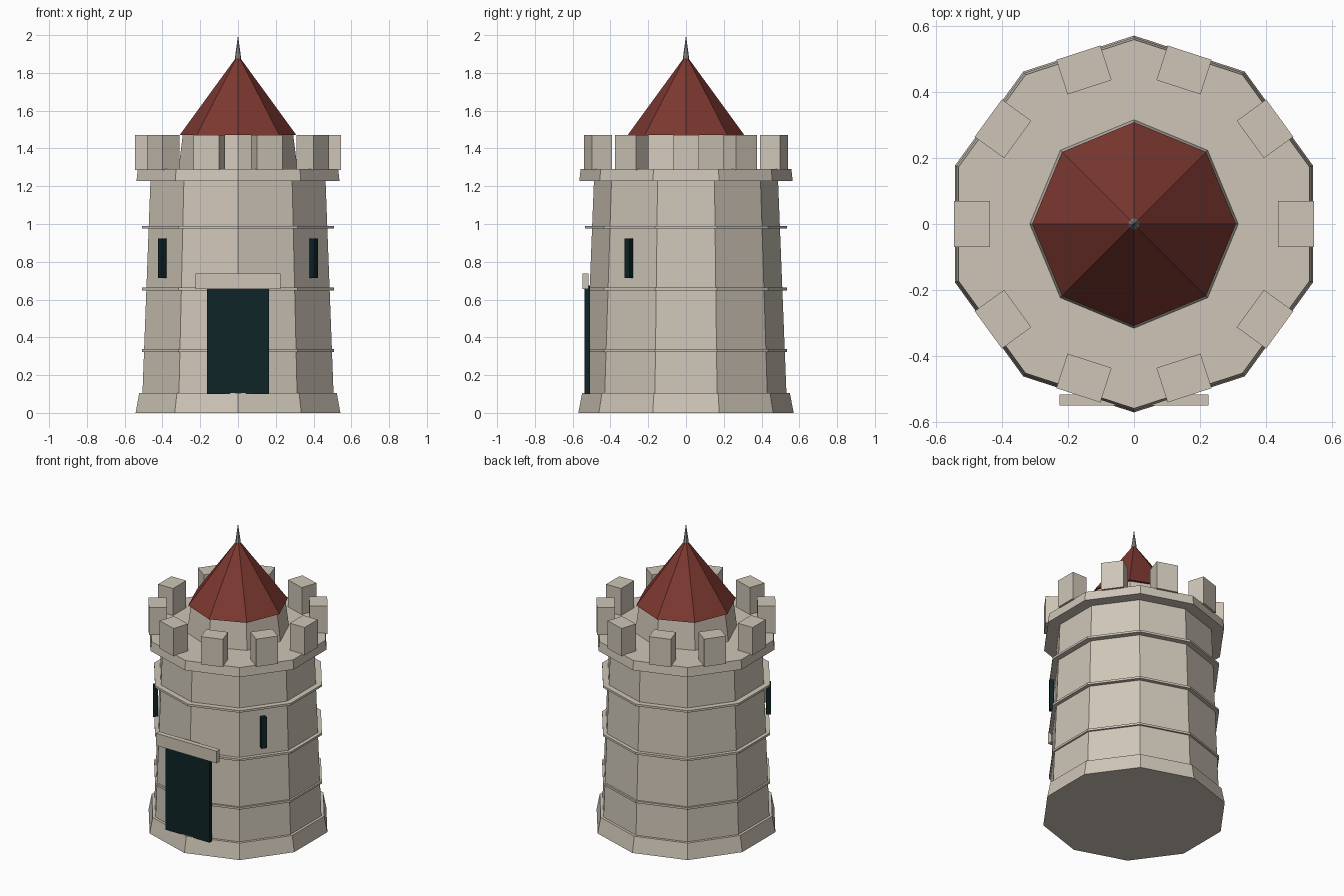
import bpy, bmesh, math
from mathutils import Matrix

if "Cube" in bpy.data.objects:
    bpy.data.objects.remove(bpy.data.objects["Cube"])


def material(name, rgb):
    m = bpy.data.materials.new(name)
    m.diffuse_color = (*rgb, 1)
    m.use_nodes = True
    m.node_tree.nodes["Principled BSDF"].inputs["Base Color"].default_value = m.diffuse_color
    return m


STONE = material("pale_stone", (0.62, 0.56, 0.475))
ROOF = material("red_tile", (0.205, 0.04, 0.03))
DARK = material("dark_teal", (0.005, 0.018, 0.02))
METAL = material("grey_metal", (0.33, 0.31, 0.29))


def finish(name, bm, mat):
    me = bpy.data.meshes.new(name)
    bmesh.ops.recalc_face_normals(bm, faces=bm.faces)
    bm.to_mesh(me)
    bm.free()
    me.materials.append(mat)
    ob = bpy.data.objects.new(name, me)
    bpy.context.collection.objects.link(ob)
    return ob


def frustum(name, sides, r0, r1, z0, z1, mat):
    """Upright prism or cone with its first corner on the +y axis."""
    bm = bmesh.new()

    def ring(r, z):
        return [bm.verts.new((r * math.sin(2 * math.pi * i / sides),
                              r * math.cos(2 * math.pi * i / sides), z))
                for i in range(sides)]

    low = ring(r0, z0)
    bm.faces.new(low)
    if r1 > 0:
        high = ring(r1, z1)
        bm.faces.new(high)
    else:
        tip = bm.verts.new((0, 0, z1))
    for i in range(sides):
        j = (i + 1) % sides
        if r1 > 0:
            bm.faces.new((low[i], low[j], high[j], high[i]))
        else:
            bm.faces.new((low[i], low[j], tip))
    return finish(name, bm, mat)


def block(name, radius, angle, depth, width, z0, z1, mat):
    """Box facing outward at an angle (degrees) around the tower."""
    bm = bmesh.new()
    bmesh.ops.create_cube(bm, size=1)
    bm.transform(Matrix.Rotation(math.radians(angle), 4, 'Z')
                 @ Matrix.Translation((radius, 0, (z0 + z1) / 2))
                 @ Matrix.Diagonal((depth, width, z1 - z0, 1)))
    return finish(name, bm, mat)


# Tower body
frustum("base_plinth", 10, 0.57, 0.55, 0, 0.105, STONE)
frustum("tower_shaft", 10, 0.532, 0.487, 0.1, 1.24, STONE)
for k, z in enumerate((0.33, 0.656, 0.982)):
    frustum(f"stone_band_{k + 1}", 10, 0.535, 0.535, z - 0.007, z + 0.007, STONE)
frustum("parapet_platform", 10, 0.565, 0.558, 1.228, 1.29, STONE)

# Battlements, one over each wall face
for k in range(10):
    block(f"merlon_{k + 1}", 0.49, 36 * k, 0.11, 0.14, 1.285, 1.472, STONE)

# Turret, roof and spire
frustum("turret", 8, 0.316, 0.292, 1.285, 1.474, STONE)
frustum("roof", 8, 0.308, 0, 1.472, 1.895, ROOF)
frustum("spire", 8, 0.017, 0, 1.875, 2.0, METAL)

# Door, lintel and arrow slits
block("door", 0.522, -90, 0.03, 0.326, 0.1, 0.675, DARK)
block("door_lintel", 0.532, -90, 0.033, 0.45, 0.655, 0.737, STONE)
for side, angle in (("right", -37), ("left", -143)):
    block(f"arrow_slit_{side}", 0.503, angle, 0.03, 0.034, 0.715, 0.922, DARK)
